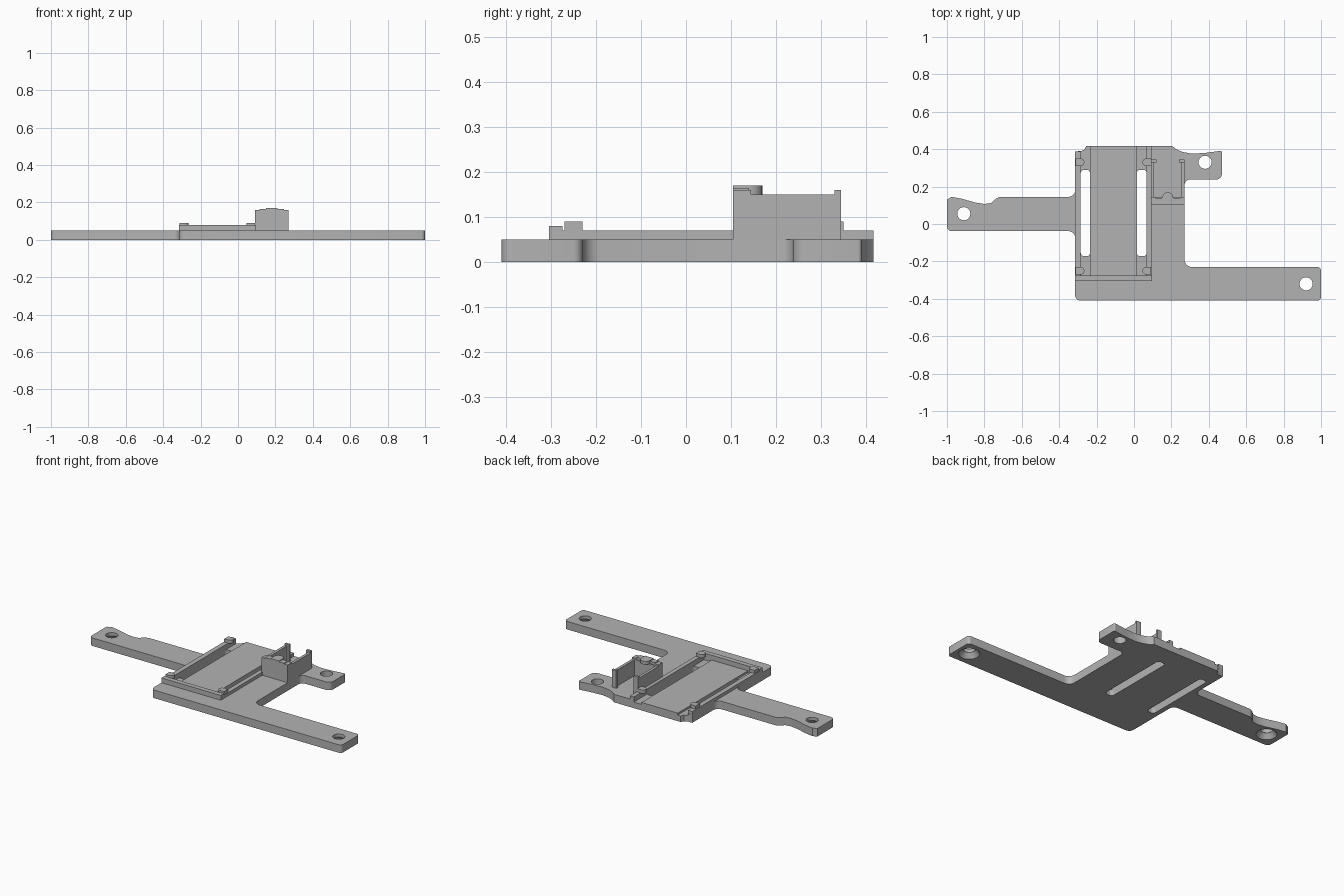
import bpy, bmesh, math
from mathutils import Vector

if "Cube" in bpy.data.objects:
    bpy.data.objects.remove(bpy.data.objects["Cube"])

grey = bpy.data.materials.new("plain grey")
grey.use_nodes = True
COLOUR = (0.45, 0.45, 0.45, 1)
grey.diffuse_color = COLOUR
grey.node_tree.nodes["Principled BSDF"].inputs["Base Color"].default_value = COLOUR


def rounded(points, steps=6):
    """Turn (x, y, radius) corners into a filleted outline."""
    out = []
    for i, (x, y, r) in enumerate(points):
        p = Vector((x, y))
        if r == 0:
            out.append(p)
            continue
        a = (Vector(points[i - 1][:2]) - p).normalized() * r
        b = (Vector(points[(i + 1) % len(points)][:2]) - p).normalized() * r
        for k in range(steps + 1):
            t = k / steps * math.pi / 2
            out.append(p + a * (1 - math.sin(t)) + b * (1 - math.cos(t)))
    return out


def prism(name, outline, z0, z1):
    bm = bmesh.new()
    face = bm.faces.new([bm.verts.new((p[0], p[1], z0)) for p in outline])
    top = bmesh.ops.extrude_face_region(bm, geom=[face])["geom"]
    bmesh.ops.translate(bm, vec=(0, 0, z1 - z0),
                        verts=[v for v in top if isinstance(v, bmesh.types.BMVert)])
    bmesh.ops.recalc_face_normals(bm, faces=bm.faces)
    return finish(name, bm)


def finish(name, bm):
    mesh = bpy.data.meshes.new(name)
    bm.to_mesh(mesh)
    bm.free()
    mesh.materials.append(grey)
    obj = bpy.data.objects.new(name, mesh)
    bpy.context.collection.objects.link(obj)
    return obj


def box(name, x0, x1, y0, y1, z0, z1):
    return prism(name, [(x0, y0), (x1, y0), (x1, y1), (x0, y1)], z0, z1)


def cone(name, x, y, z0, z1, r0, r1):
    bm = bmesh.new()
    bmesh.ops.create_cone(bm, cap_ends=True, segments=32, radius1=r0, radius2=r1, depth=z1 - z0)
    bmesh.ops.translate(bm, vec=(x, y, (z0 + z1) / 2), verts=bm.verts)
    return finish(name, bm)


def cut(target, cutter):
    mod = target.modifiers.new("cut", "BOOLEAN")
    mod.operation = "DIFFERENCE"
    mod.solver = "EXACT"
    mod.object = cutter
    cutter.hide_render = True
    cutter.hide_viewport = True


# Base plate with three mounting arms
T = 0.05
outline = rounded([
    (-0.315, -0.41, 0.03), (1, -0.41, 0.02), (1, -0.23, 0.02), (0.27, -0.23, 0.04),
    (0.27, 0.238, 0.03), (0.47, 0.238, 0.03), (0.47, 0.392, 0.01),
    (0.38, 0.38, 0), (0.31, 0.376, 0), (0.26, 0.385, 0), (0.225, 0.4, 0), (0.205, 0.417, 0),
    (-0.255, 0.417, 0), (-0.265, 0.398, 0), (-0.28, 0.39, 0), (-0.315, 0.388, 0),
    (-0.315, 0.145, 0.035), (-0.72, 0.145, 0), (-0.745, 0.13, 0), (-0.765, 0.112, 0),
    (-0.8, 0.107, 0), (-0.85, 0.115, 0), (-0.92, 0.135, 0), (-0.975, 0.145, 0),
    (-1, 0.13, 0), (-1, -0.038, 0.025), (-0.315, -0.038, 0.035)])
plate = prism("base_plate", outline, 0, T)

# Screw holes, two of them countersunk from below
for x, y, sunk in [(-0.91, 0.055, True), (0.92, -0.32, True), (0.38, 0.33, False)]:
    cut(plate, cone("hole_cutter", x, y, -0.02, 0.1, 0.035, 0.035))
    if sunk:
        cut(plate, cone("countersink_cutter", x, y, -0.01, 0.03, 0.066, 0.036))

# Long slots and shallow side channels of the tray
for x0, x1 in [(-0.285, -0.235), (0.015, 0.068)]:
    slot = rounded([(x0, -0.172, 0.018), (x1, -0.172, 0.018), (x1, 0.29, 0.018), (x0, 0.29, 0.018)])
    cut(plate, prism("slot_cutter", slot, -0.05, 0.1))
    cut(plate, box("channel_cutter", x0, x1, -0.275, 0.45, 0.038, 0.1))

# Tray rails and front wall
box("left_rail", -0.315, -0.285, -0.305, 0.388, T, 0.07)
box("right_rail", 0.068, 0.095, -0.305, 0.417, T, 0.07)
box("front_wall", -0.29, 0.095, -0.305, -0.275, T, 0.08)
box("front_wall_end", -0.315, -0.29, -0.305, -0.275, T, 0.08)

# Rounded retaining clips on the rails
for side, edge, inward in [("left", -0.312, 1), ("right", 0.092, -1)]:
    for end, y in [("front", -0.25), ("back", 0.33)]:
        tip = [(edge + inward * (0.027 + 0.02 * math.sin(a)), y - 0.02 * math.cos(a))
               for a in [k * math.pi / 8 for k in range(9)]]
        prism(f"{side}_{end}_clip", [(edge, y - 0.02)] + tip + [(edge, y + 0.02)], 0.068, 0.09)

# Upright holder: front wall, two side walls and end hooks
box("holder_front", 0.09, 0.27, 0.104, 0.145, T, 0.15)
for side, x, inward in [("left", 0.27, -1), ("right", 0.09, 1)]:
    def wall(name, width, y0, y1, z0, z1):
        x0, x1 = sorted((x, x + inward * width))
        return box(f"holder_{side}_{name}", x0, x1, y0, y1, z0, z1)
    wall("wall", 0.017, 0.104, 0.345, T, 0.15)
    wall("hook", 0.03, 0.33, 0.345, T, 0.16)
    wall("lip", 0.025, 0.104, 0.145, 0.15, 0.16)

# Latch on top of the holder front
box("latch_base", 0.115, 0.245, 0.104, 0.14, 0.15, 0.165)
tongue = [(0.18 + 0.03 * math.cos(a), 0.14 + 0.03 * math.sin(a))
          for a in [k * math.pi / 10 for k in range(11)]]
prism("latch_tongue", [(0.15, 0.104), (0.21, 0.104)] + tongue, 0.15, 0.17)

# Smooth the curved walls, keep hard edges
bpy.ops.object.select_all(action="DESELECT")
for name in ("base_plate", "latch_tongue"):
    bpy.data.objects[name].select_set(True)
bpy.context.view_layer.objects.active = plate
bpy.ops.object.shade_smooth_by_angle(angle=math.radians(30))
